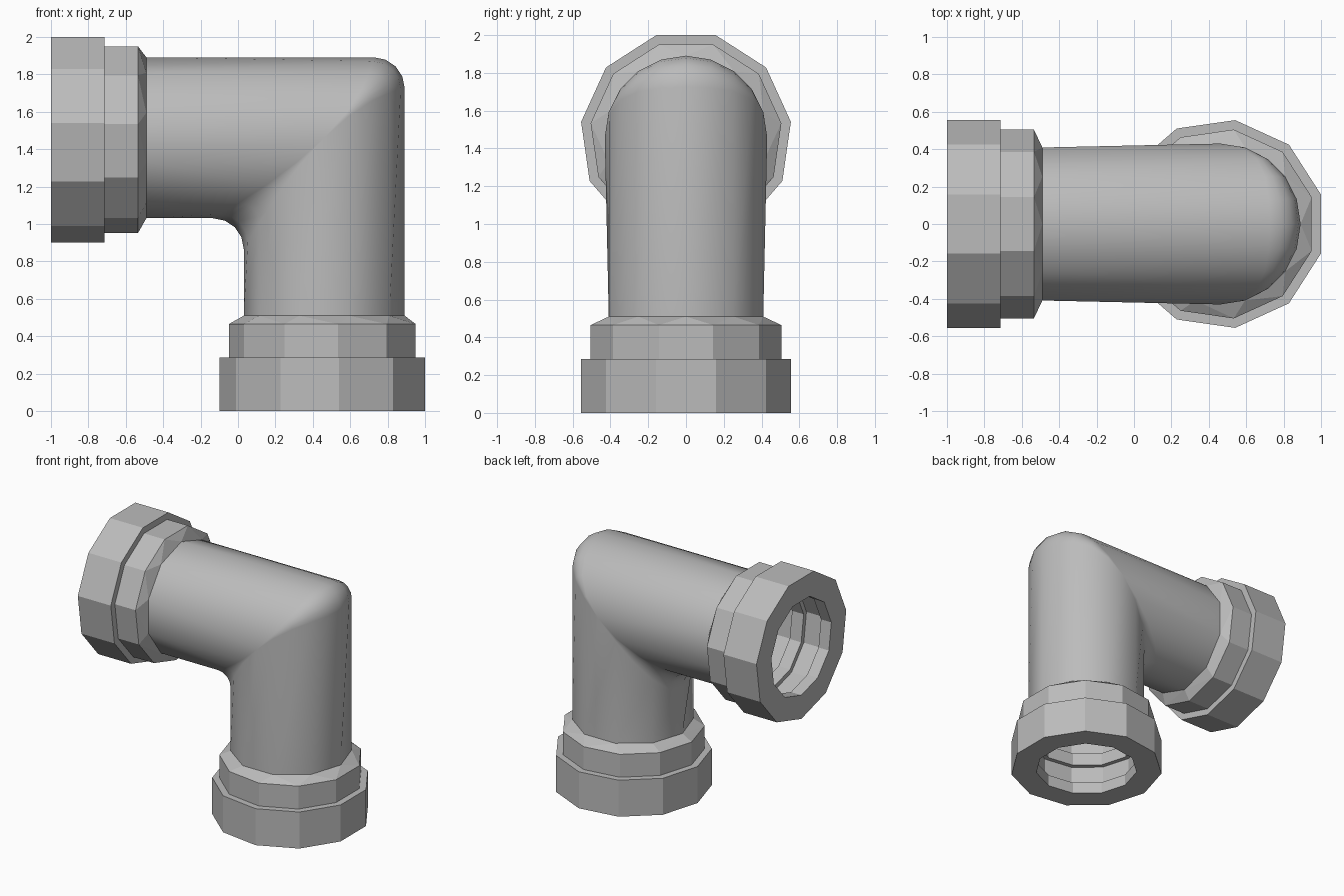
import bpy
import bmesh
from math import sin, cos, pi, tau
from mathutils import Vector

AXIS = 0.461          # distance of each leg's centre line from the origin corner
PIPE_R = 0.43
NECK = 0.51           # where pipe and collar meet, measured from the open end
COLLAR_SIDES, PIPE_SIDES, BEND_SIDES = 11, 10, 20

cube = bpy.data.objects.get("Cube")
if cube:
    bpy.data.objects.remove(cube, do_unlink=True)

grey = bpy.data.materials.new("plastic grey")
grey.use_nodes = True
colour = (0.5, 0.5, 0.5, 1)
grey.diffuse_color = colour
grey.node_tree.nodes["Principled BSDF"].inputs["Base Color"].default_value = colour


def place(depth, out, y, upright):
    """Point on a leg: depth from the open end, out towards the outer bend."""
    if upright:
        return Vector((AXIS + out, y, depth))
    return Vector((depth - 1, y, 1 + AXIS + out))


def ring(bm, radius, depth, sides, upright, start=0):
    """Polygon round a leg, as (angle, vertex) pairs."""
    angles = [start + tau * i / sides for i in range(sides)]
    return [(a, bm.verts.new(place(depth, radius * cos(a), radius * sin(a), upright)))
            for a in angles]


def skin(bm, a, b):
    """Join two closed rings that may have different vertex counts."""
    if len(a) == len(b):
        for i in range(len(a)):
            j = (i + 1) % len(a)
            bm.faces.new((a[i][1], a[j][1], b[j][1], b[i][1]))
        return
    i = j = 0
    while i < len(a) or j < len(b):
        va, vb = a[i % len(a)], b[j % len(b)]
        next_a = a[(i + 1) % len(a)][0] + tau * ((i + 1) // len(a))
        next_b = b[(j + 1) % len(b)][0] + tau * ((j + 1) // len(b))
        if j >= len(b) or (i < len(a) and next_a <= next_b):
            bm.faces.new((va[1], a[(i + 1) % len(a)][1], vb[1]))
            i += 1
        else:
            bm.faces.new((va[1], b[(j + 1) % len(b)][1], vb[1]))
            j += 1


def finish(bm, name, smooth):
    bmesh.ops.remove_doubles(bm, verts=bm.verts[:], dist=0.0005)
    bmesh.ops.recalc_face_normals(bm, faces=bm.faces[:])
    mesh = bpy.data.meshes.new(name)
    bm.to_mesh(mesh)
    bm.free()
    mesh.materials.append(grey)
    obj = bpy.data.objects.new(name, mesh)
    bpy.context.collection.objects.link(obj)
    if smooth:
        bpy.ops.object.select_all(action='DESELECT')
        obj.select_set(True)
        bpy.context.view_layer.objects.active = obj
        bpy.ops.object.shade_smooth_by_angle(angle=pi / 6)


# Mitred elbow pipe with a rounded bend that fades out at both sides
bm = bmesh.new()
rings = [ring(bm, PIPE_R, NECK, PIPE_SIDES, False)]
for t in (0, 0.25, 0.5, 0.75, 1):
    bend = []
    for k in range(BEND_SIDES):
        a = tau * k / BEND_SIDES
        out = PIPE_R * cos(a)
        corner = Vector((AXIS + out, PIPE_R * sin(a), 1 + AXIS + out))
        setback = 0.165 * cos(a) ** 2
        dx = setback * (1 - sin(t * pi / 2))
        dz = setback * (1 - cos(t * pi / 2))
        bend.append((a, bm.verts.new(corner - Vector((dx, 0, dz)))))
    rings.append(bend)
rings.append(ring(bm, PIPE_R, NECK, PIPE_SIDES, True))
for a, b in zip(rings, rings[1:]):
    skin(bm, a, b)
finish(bm, "elbow_pipe", True)

# Stepped collars, (radius, depth) from the neck over the outside and into the bore
PROFILE = [(0.51, 0.465), (0.51, 0.286), (0.561, 0.286), (0.561, 0),
           (0.375, 0), (0.375, 0.09), (0.41, 0.09), (0.41, 0.24),
           (0.375, 0.24), (0.375, 0.34), (0.41, 0.34), (0.41, 0.465)]
for name, upright in (("side_collar", False), ("bottom_collar", True)):
    bm = bmesh.new()
    loops = [ring(bm, PIPE_R, NECK, PIPE_SIDES, upright)]
    loops += [ring(bm, r, d, COLLAR_SIDES, upright, pi / COLLAR_SIDES) for r, d in PROFILE]
    loops.append(loops[0])
    for a, b in zip(loops, loops[1:]):
        skin(bm, a, b)
    finish(bm, name, False)
